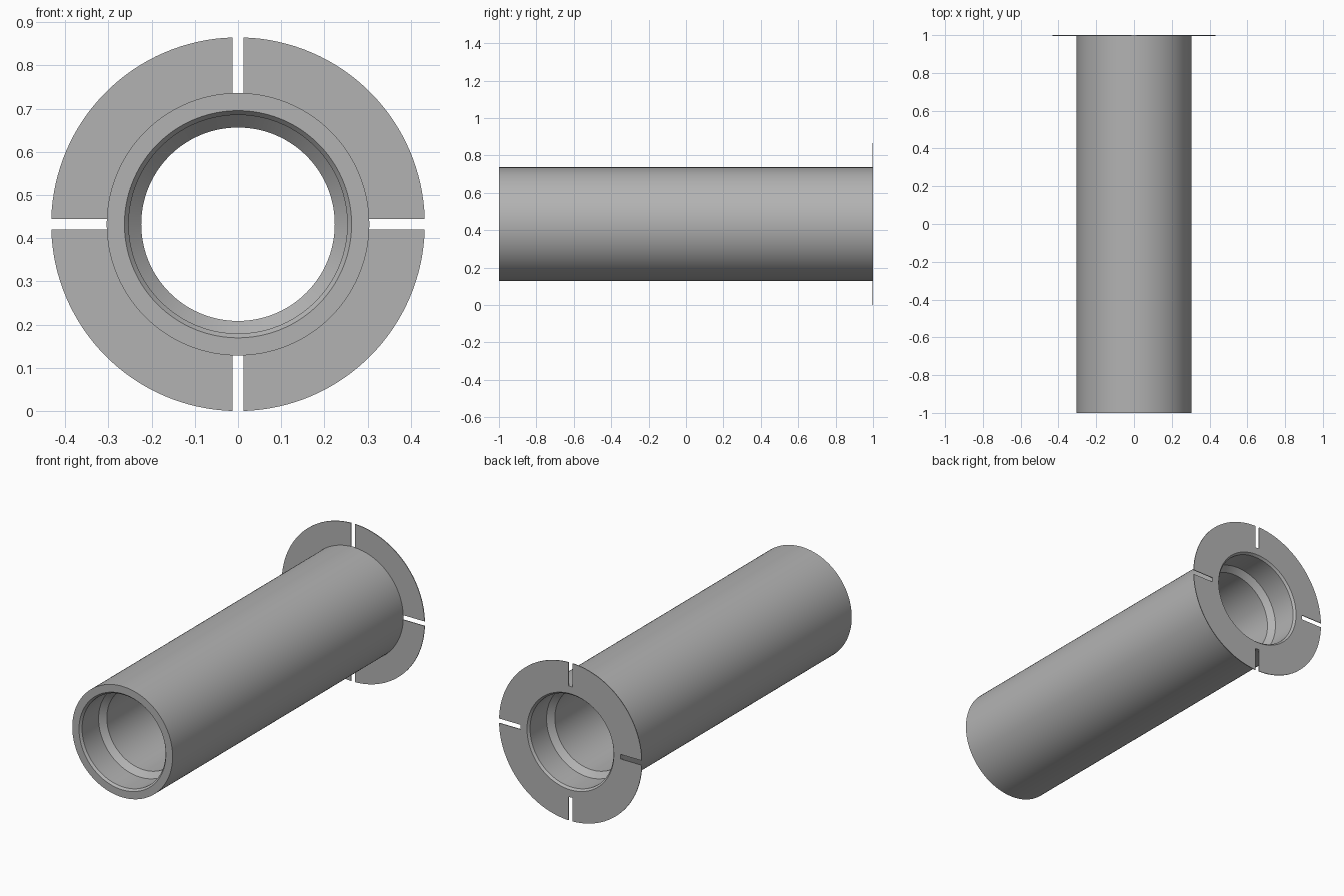
import bpy, bmesh, math

cube = bpy.data.objects.get("Cube")
if cube:
    bpy.data.objects.remove(cube, do_unlink=True)

TUBE_R, FLANGE_R = 0.304, 0.4325
HALF_SLOT = 0.0125
THICK = 0.004
CENTRE_Z = FLANGE_R
ARC_STEPS, SLOT_STEPS = 32, 2
FRONT, BACK = -1.0, 1.0

grey = bpy.data.materials.new("grey metal")
grey.use_nodes = True
colour = (0.45, 0.45, 0.45, 1)
grey.diffuse_color = colour
grey.node_tree.nodes["Principled BSDF"].inputs["Base Color"].default_value = colour

bm = bmesh.new()


def point(radius, angle, y):
    return bm.verts.new((radius * math.cos(angle), y, CENTRE_Z + radius * math.sin(angle)))


def quad(*corners):
    bm.faces.new([point(*c) for c in corners])


def spread(start, end, steps):
    return [start + (end - start) * i / steps for i in range(steps + 1)]


# Bore profile: chamfered mouth, counterbore and cone, the same at both ends
mouth = [(0.263, 0.0), (0.253, 0.012), (0.253, 0.155), (0.224, 0.185)]
bore = [(r, FRONT + d) for r, d in mouth] + [(r, BACK - d) for r, d in reversed(mouth)]
profile = [(TUBE_R, BACK)] + bore[::-1] + [(TUBE_R, FRONT), (TUBE_R, BACK - THICK)]

inner_gap = math.asin(HALF_SLOT / TUBE_R)
outer_gap = math.asin(HALF_SLOT / FLANGE_R)

for quarter in range(4):
    base = quarter * math.pi / 2
    arc = spread(base + inner_gap, base + math.pi / 2 - inner_gap, ARC_STEPS)
    rim = spread(base + outer_gap, base + math.pi / 2 - outer_gap, ARC_STEPS)
    slot = spread(base - inner_gap, base + inner_gap, SLOT_STEPS)

    # Tube wall
    for angles in (arc, slot):
        for a, b in zip(angles, angles[1:]):
            for (r0, y0), (r1, y1) in zip(profile, profile[1:]):
                quad((r0, a, y0), (r0, b, y0), (r1, b, y1), (r1, a, y1))

    # Thin flange leaf, joined to the tube end
    near, far = BACK - THICK, BACK
    for a, b, c, d in zip(arc, arc[1:], rim, rim[1:]):
        for y in (near, far):
            quad((TUBE_R, a, y), (TUBE_R, b, y), (FLANGE_R, d, y), (FLANGE_R, c, y))
        quad((FLANGE_R, c, near), (FLANGE_R, d, near), (FLANGE_R, d, far), (FLANGE_R, c, far))
    for a, c in ((arc[0], rim[0]), (arc[-1], rim[-1])):
        quad((TUBE_R, a, near), (FLANGE_R, c, near), (FLANGE_R, c, far), (TUBE_R, a, far))

    # Tube surface at the floor of the slot
    for a, b in zip(slot, slot[1:]):
        quad((TUBE_R, a, near), (TUBE_R, b, near), (TUBE_R, b, far), (TUBE_R, a, far))

bmesh.ops.remove_doubles(bm, verts=bm.verts, dist=0.0001)
bmesh.ops.recalc_face_normals(bm, faces=bm.faces)
mesh = bpy.data.meshes.new("flanged_sleeve")
bm.to_mesh(mesh)
bm.free()

mesh.materials.append(grey)
sleeve = bpy.data.objects.new("flanged_sleeve", mesh)
bpy.context.collection.objects.link(sleeve)
bpy.context.view_layer.objects.active = sleeve
sleeve.select_set(True)
bpy.ops.object.shade_smooth_by_angle(angle=math.radians(25))
